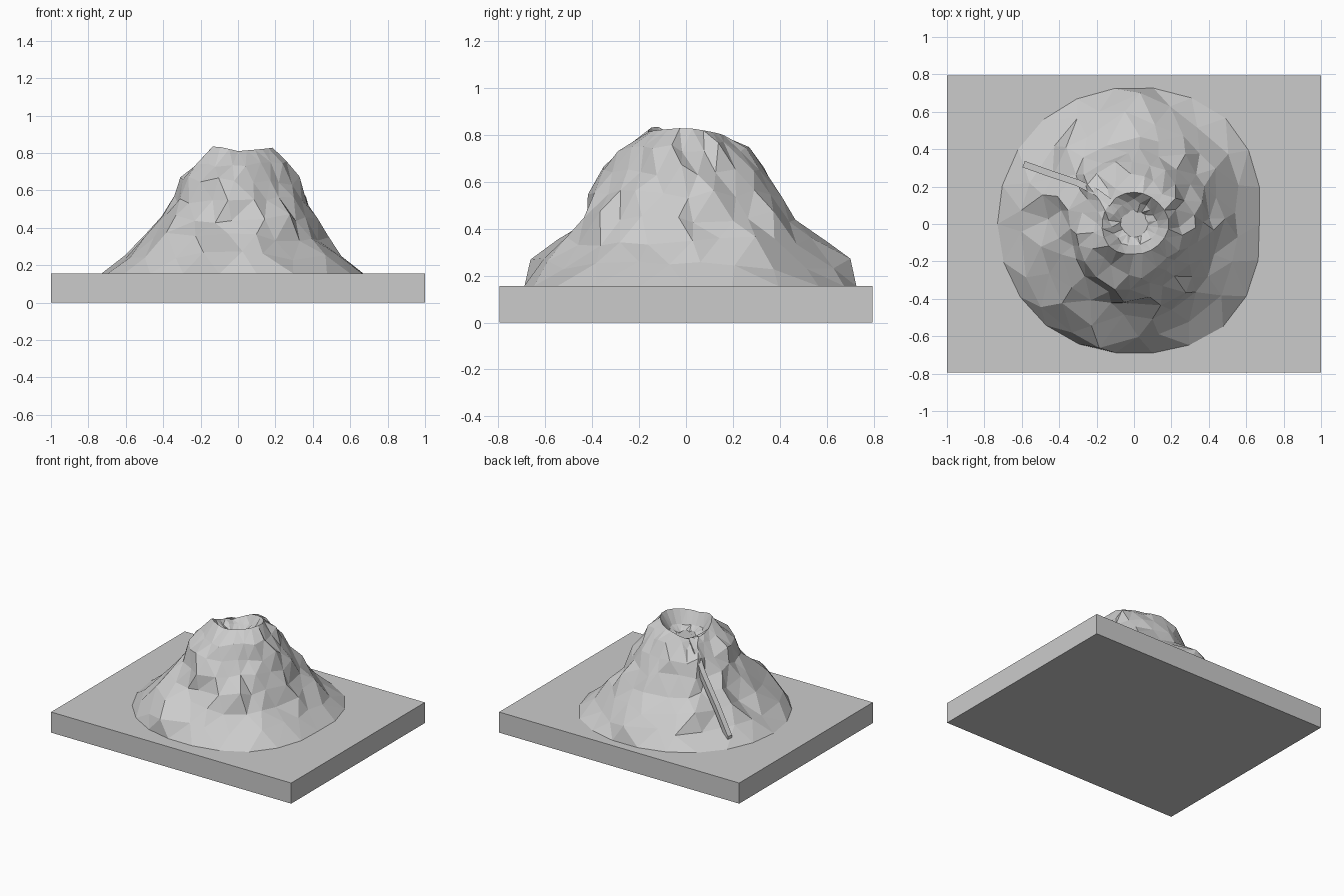
import bpy, bmesh, math, random
from mathutils import Vector
from mathutils.bvhtree import BVHTree

random.seed(7)
old = bpy.data.objects.get("Cube")
if old:
    bpy.data.objects.remove(old, do_unlink=True)

stone = bpy.data.materials.new("plain grey")
stone.use_nodes = True
GREY = (0.6, 0.6, 0.6, 1)
stone.diffuse_color = GREY
stone.node_tree.nodes["Principled BSDF"].inputs["Base Color"].default_value = GREY


def finish(name, bm):
    mesh = bpy.data.meshes.new(name)
    bmesh.ops.recalc_face_normals(bm, faces=bm.faces)
    bm.to_mesh(mesh)
    mesh.materials.append(stone)
    obj = bpy.data.objects.new(name, mesh)
    bpy.context.collection.objects.link(obj)
    return obj


# Base slab
BASE = 0.155
bm = bmesh.new()
bmesh.ops.create_cube(bm, size=1)
for v in bm.verts:
    v.co = (v.co.x * 2, v.co.y * 1.59, (v.co.z + 0.5) * BASE)
finish("base_slab", bm)

# Slope radii from foot to rim, for eight compass directions
LEVELS = [BASE, 0.25, 0.35, 0.45, 0.55, 0.65, 0.75]
SLOPES = [
    [.67, .55, .47, .41, .36, .32, .26, .19],   # east
    [.75, .64, .52, .44, .38, .31, .24, .17],
    [.73, .65, .58, .48, .41, .34, .26, .17],   # north
    [.74, .62, .53, .44, .37, .31, .22, .17],
    [.73, .62, .48, .40, .35, .30, .23, .17],   # west
    [.72, .68, .58, .47, .39, .32, .26, .18],
    [.69, .62, .50, .44, .41, .36, .28, .16],   # south
    [.73, .60, .52, .44, .38, .32, .26, .17],
]
RIM = [.83, .81, .79, .74, .77, .84, .81, .82]
SIDES = 22


def around(values, turn):
    """Blend between neighbouring compass directions."""
    pos = turn * 8
    i = int(pos) % 8
    f = pos - int(pos)
    return values[i] * (1 - f) + values[(i + 1) % 8] * f


def polar(r, turn, z):
    a = turn * math.tau
    return Vector((r * math.cos(a), r * math.sin(a), z))


# Craggy mountain: stacked uneven rings, then the crater bowl
bm = bmesh.new()
rings = []
for level in range(8):
    ring = []
    for s in range(SIDES):
        turn = (s + 0.5 * (level % 2)) / SIDES % 1
        rim = around(RIM, turn)
        r = around([p[level] for p in SLOPES], turn)
        z = rim if level == 7 else min(LEVELS[level], rim - 0.04)
        if 0 < level < 7:
            turn = (turn + random.uniform(-.3, .3) / SIDES) % 1
            r += random.uniform(-.03, .02)
            z += random.uniform(-.025, .025)
            # Foothills on the front and back
            for at in (0.70, 0.26):
                if level < 3 and abs(turn - at) < 0.03:
                    r += 0.05
        ring.append(bm.verts.new(polar(r, turn, z)))
    rings.append(ring)
for r, z in ((0.125, 0.73), (0.07, 0.70)):
    rings.append([bm.verts.new(polar(r * random.uniform(.9, 1.1), (s + 0.5) / SIDES,
                                     z + random.uniform(-.01, .01)))
                  for s in range(SIDES)])
for low, high in zip(rings, rings[1:]):
    for s in range(SIDES):
        n = (s + 1) % SIDES
        bm.faces.new((low[s], low[n], high[n], high[s]))
bm.faces.new(rings[-1])
bm.faces.new(rings[0][::-1])
bmesh.ops.triangulate(bm, faces=[f for f in bm.faces if len(f.verts) == 4],
                      quad_method='SHORT_EDGE')
mountain = finish("mountain", bm)

# Narrow raised channel running from the crater down the back slope
bm = bmesh.new()
tree = BVHTree.FromPolygons([v.co for v in mountain.data.vertices],
                            [p.vertices for p in mountain.data.polygons])
path = [Vector(p) for p in ((-.59, .32, 0.22), (-.45, .27, 0.40), (-.30, .22, 0.58),
                            (-.20, .17, 0.70), (-.12, .11, 0.75))]
for p in path:
    hit = tree.ray_cast(Vector((p.x, p.y, 2)), Vector((0, 0, -1)))[0]
    p.z = max(p.z, hit.z + 0.012)
sections = []
for i, p in enumerate(path):
    way = path[min(i + 1, len(path) - 1)] - path[max(i - 1, 0)]
    side = Vector((-way.y, way.x, 0)).normalized() * 0.018
    drop = Vector((0, 0, 0.06))
    sections.append([bm.verts.new(c) for c in (p + side, p - side, p - side - drop, p + side - drop)])
for a, b in zip(sections, sections[1:]):
    for k in range(4):
        bm.faces.new((a[k], a[(k + 1) % 4], b[(k + 1) % 4], b[k]))
bm.faces.new(sections[0])
bm.faces.new(sections[-1][::-1])
finish("lava_channel", bm)
